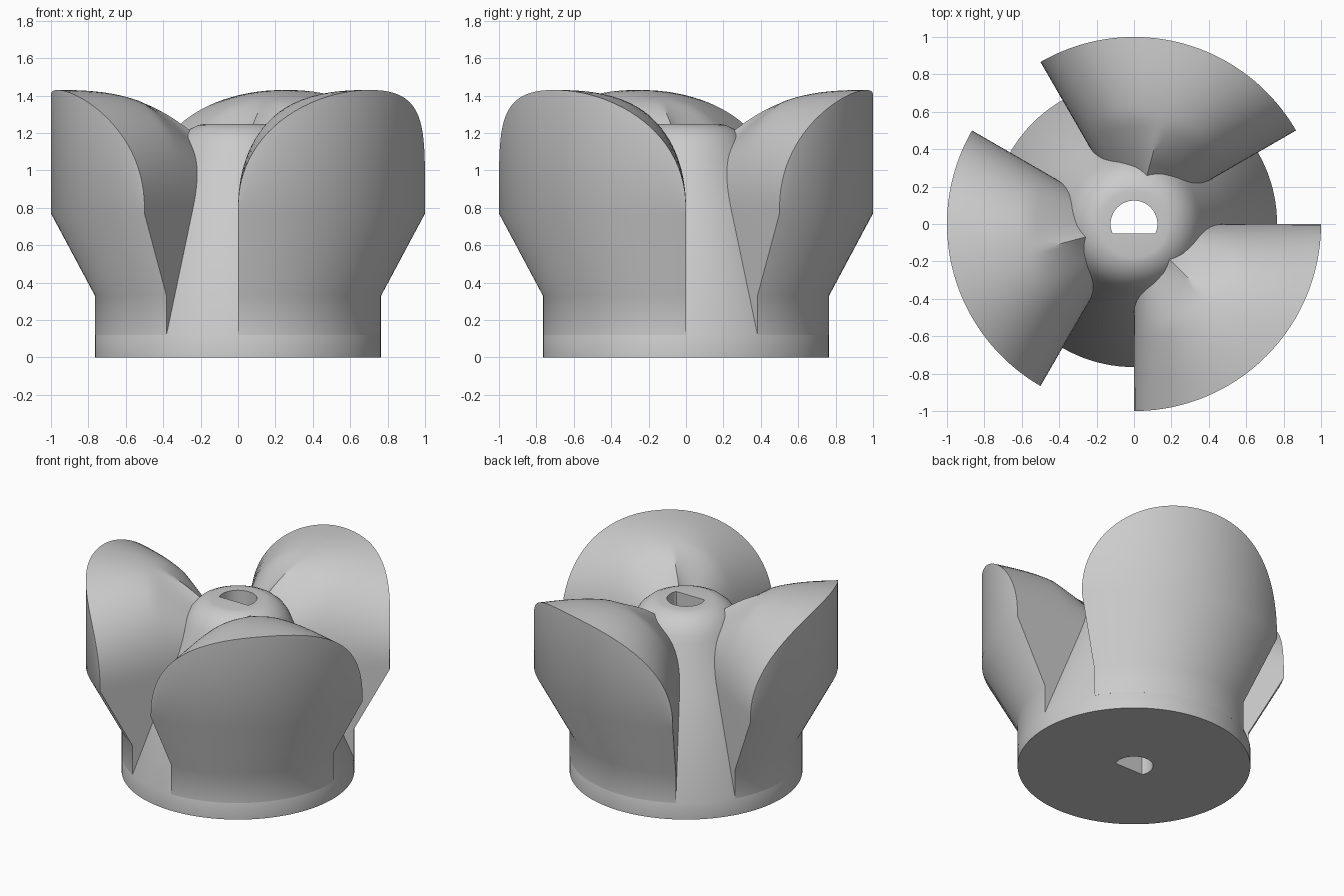
import bpy, bmesh, math

cube = bpy.data.objects.get("Cube")
if cube:
    bpy.data.objects.remove(cube, do_unlink=True)

grey = bpy.data.materials.new("plain grey")
grey.use_nodes = True
grey.diffuse_color = (0.6, 0.6, 0.6, 1)
grey.node_tree.nodes["Principled BSDF"].inputs["Base Color"].default_value = (0.6, 0.6, 0.6, 1)

BASE_R, BASE_Z, SHOULDER = 0.765, 0.12, 0.79
HALF = math.radians(45)


def polar(r, angle, z):
    return (r * math.cos(angle), r * math.sin(angle), z)


def skin(name, sections, around):
    """Join closed cross-sections, either all the way round or with end caps."""
    bm = bmesh.new()
    loops = [[bm.verts.new(p) for p in s] for s in sections]
    pairs = list(zip(loops, loops[1:]))
    if around:
        pairs.append((loops[-1], loops[0]))
    else:
        bm.faces.new(loops[0])
        bm.faces.new(loops[-1])
    for a, b in pairs:
        for i in range(len(a)):
            j = (i + 1) % len(a)
            bm.faces.new((a[i], a[j], b[j], b[i]))
    bmesh.ops.recalc_face_normals(bm, faces=bm.faces[:])
    mesh = bpy.data.meshes.new(name)
    bm.to_mesh(mesh)
    bm.free()
    mesh.materials.append(grey)
    obj = bpy.data.objects.new(name, mesh)
    bpy.context.collection.objects.link(obj)
    bpy.ops.object.select_all(action='DESELECT')
    obj.select_set(True)
    bpy.context.view_layer.objects.active = obj
    bpy.ops.object.shade_smooth_by_angle(angle=math.radians(30))
    return obj


# Hub: cone with rounded top and a D-shaped shaft hole
HUB = [(BASE_R, 0), (BASE_R, BASE_Z), (0.48, 0.8), (0.36, 1.08), (0.338, 1.13),
       (0.305, 1.18), (0.26, 1.22), (0.21, 1.243), (0.18, 1.248)]


def hole_radius(angle):
    s = -math.sin(angle)
    return min(0.125, 0.05 / s) if s > 0.1 else 0.125


hub_sections = []
for i in range(120):
    a = math.radians(3 * i)
    h = hole_radius(a)
    hub_sections.append([polar(r, a, z) for r, z in HUB + [(h, 1.248), (h, 0)]])
skin("hub", hub_sections, True)


# Blades: quarter-turn wedges with an arched top that becomes a ridge at the hub
def top_height(r, u):
    ridge = 1.43 - 0.49 * (1 - r) ** 2.63
    pinch = 1.8 * max(0, 0.57 - r)
    arch = max(0, 1 - u ** 2.15) ** (1 / 2.15) - pinch * u * (1 - u)
    return SHOULDER + (ridge - SHOULDER) * arch


def blade_section(centre, t):
    s = math.sin(t)
    u = min(1, abs(s))
    outline = [(BASE_R, BASE_Z), (BASE_R, 0.33), (1, 0.77)]
    for k in range(21):
        r = 1 - 0.04 * k
        outline.append((r, top_height(r, u)))
    outline.append((0.2, BASE_Z))
    return [polar(r, centre + HALF * s, z) for r, z in outline]


for name, degrees in (("front_blade", -45), ("back_blade", 75), ("right_blade", 195)):
    steps = 48
    skin(name, [blade_section(math.radians(degrees), math.pi * (k / steps - 0.5))
                for k in range(steps + 1)], False)
